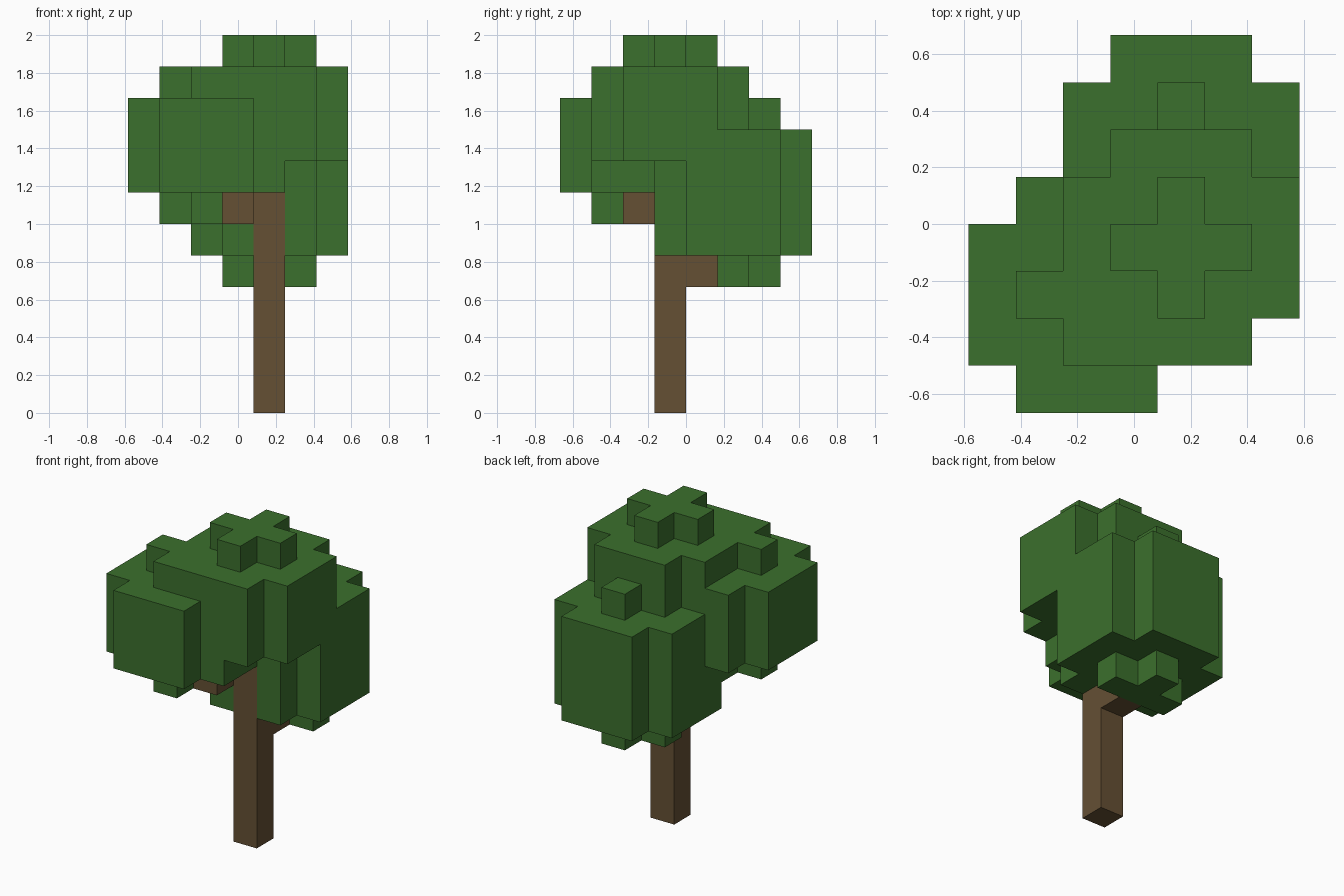
import bpy, bmesh
from mathutils import Vector

cube = bpy.data.objects.get("Cube")
if cube:
    bpy.data.objects.remove(cube, do_unlink=True)

UNIT = 1 / 6                                  # edge of one block
ORIGIN = Vector((-3.5, -4, 0))                # grid corner, in blocks


def material(name, colour):
    mat = bpy.data.materials.new(name)
    mat.use_nodes = True
    mat.diffuse_color = colour
    bsdf = mat.node_tree.nodes["Principled BSDF"]
    bsdf.inputs["Base Color"].default_value = colour
    bsdf.inputs["Roughness"].default_value = 0.9
    return mat


def cluster(cx, cy, bottom, layers):
    """Leaf ball: wide layers without corners, capped by a cross above and below."""
    top = bottom + layers
    cells = set()
    for dx in range(-2, 3):
        for dy in range(-2, 3):
            if abs(dx) + abs(dy) < 4:
                cells |= {(cx + dx, cy + dy, z) for z in range(bottom, top)}
            if abs(dx) + abs(dy) < 2:
                cells |= {(cx + dx, cy + dy, z) for z in (bottom - 1, top)}
    return cells


def build(name, cells, occupied, mat):
    """Make the outer skin of a set of blocks, leaving out faces inside the tree."""
    bm = bmesh.new()
    for cell in sorted(cells):
        centre = Vector(cell) + Vector((0.5, 0.5, 0.5)) + ORIGIN
        for axis in range(3):
            for sign in (-1, 1):
                normal = Vector((0, 0, 0))
                normal[axis] = sign
                neighbour = tuple(int(c + n) for c, n in zip(cell, normal))
                if neighbour in occupied:
                    continue
                u, v = Vector((0, 0, 0)), Vector((0, 0, 0))
                u[(axis + 1) % 3] = 0.5
                v[(axis + 2) % 3] = 0.5 * sign
                mid = centre + normal / 2
                corners = (mid - u - v, mid + u - v, mid + u + v, mid - u + v)
                bm.faces.new([bm.verts.new(c * UNIT) for c in corners])
    # Weld the blocks and merge flat areas into single faces
    bmesh.ops.remove_doubles(bm, verts=bm.verts, dist=0.001)
    bmesh.ops.dissolve_limit(bm, angle_limit=0.01, verts=bm.verts, edges=bm.edges)
    mesh = bpy.data.meshes.new(name)
    bm.to_mesh(mesh)
    bm.free()
    mesh.materials.append(mat)
    bpy.context.collection.objects.link(bpy.data.objects.new(name, mesh))


bark = material("brown bark", (0.130, 0.080, 0.034, 1))
leaf = material("green leaves", (0.044, 0.162, 0.026, 1))

# Wood comes first so it takes its blocks from the leaves around it
parts = [
    ("trunk", {(4, 3, z) for z in range(9)}, bark),
    ("back_branch", {(4, 4, 4)}, bark),
    ("front_branch", {(3, 2, 6)}, bark),
    ("top_leaves", cluster(4, 3, 8, 3), leaf),
    ("front_leaves", cluster(2, 2, 7, 3), leaf),
    ("back_leaves", cluster(4, 5, 5, 4), leaf),
]

occupied = set().union(*(cells for _, cells, _ in parts))
used = set()
for name, cells, mat in parts:
    build(name, cells - used, occupied, mat)
    used |= cells
